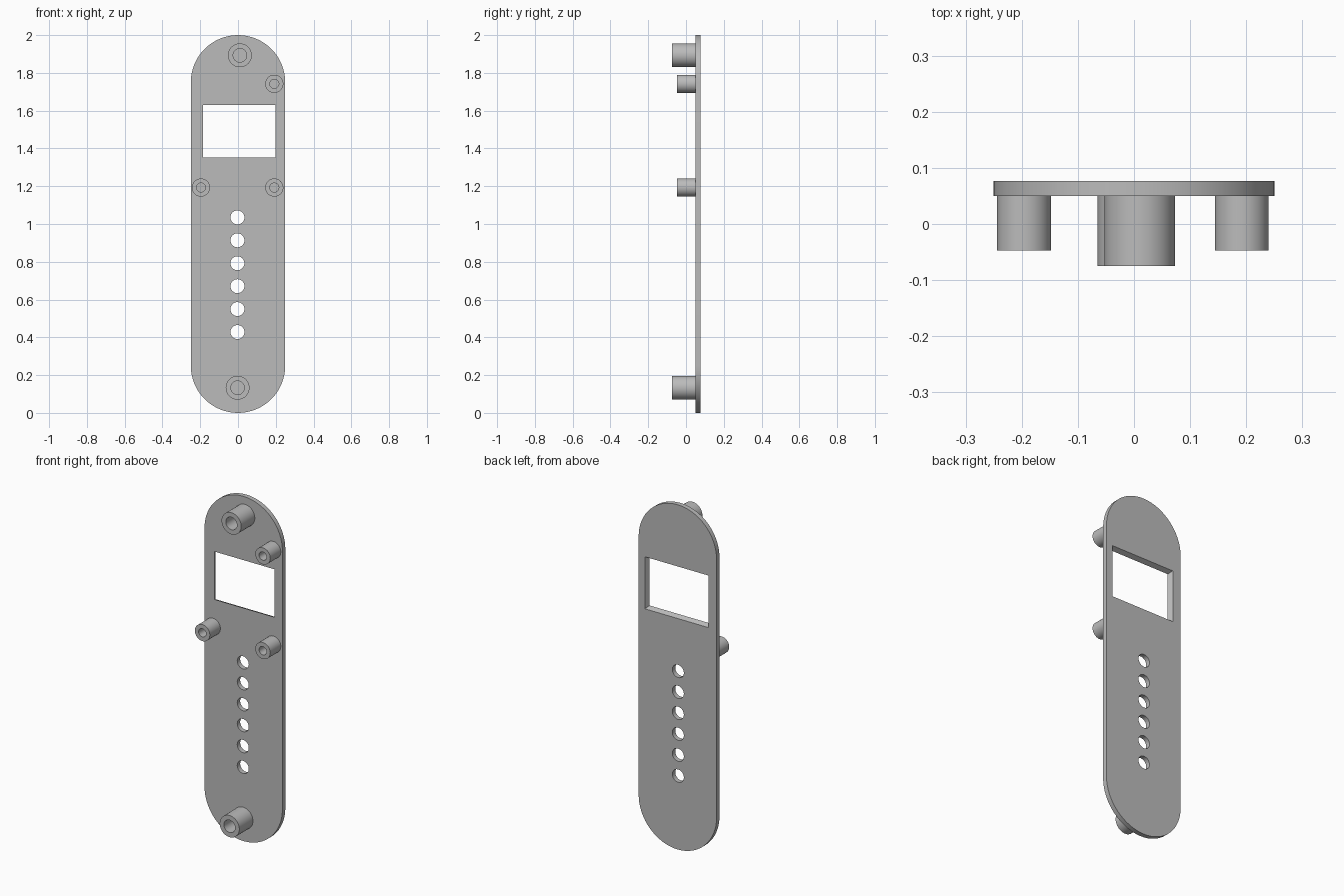
import bpy, bmesh
from math import sin, cos, pi
from mathutils import Vector

cube = bpy.data.objects.get("Cube")
if cube:
    bpy.data.objects.remove(cube, do_unlink=True)

grey = bpy.data.materials.new("plain grey")
grey.use_nodes = True
COLOUR = (0.5, 0.5, 0.5, 1)
grey.diffuse_color = COLOUR
grey.node_tree.nodes["Principled BSDF"].inputs["Base Color"].default_value = COLOUR

FRONT, BACK = 0.05, 0.077   # plate faces along y


def arc(x, z, r, start=0, sweep=2 * pi, n=48, closed=True):
    steps = n if closed else n + 1
    return [(x + r * cos(start + sweep * i / n), z + r * sin(start + sweep * i / n))
            for i in range(steps)]


def rect(x0, x1, z0, z1):
    return [(x0, z0), (x1, z0), (x1, z1), (x0, z1)]


def loft(bm, sections, cap=True):
    """Bridge (outline, y) sections in order, optionally closing the ends."""
    rings = [[bm.verts.new((x, y, z)) for x, z in pts] for pts, y in sections]
    n = len(rings[0])
    for a, b in zip(rings, rings[1:]):
        for i in range(n):
            j = (i + 1) % n
            bm.faces.new((a[i], a[j], b[j], b[i]))
    if cap:
        bm.faces.new(rings[0])
        bm.faces.new(rings[-1])


def make(name, bm):
    bmesh.ops.recalc_face_normals(bm, faces=bm.faces)
    mesh = bpy.data.meshes.new(name)
    bm.to_mesh(mesh)
    bm.free()
    mesh.materials.append(grey)
    obj = bpy.data.objects.new(name, mesh)
    bpy.context.collection.objects.link(obj)
    return obj


def smooth(obj):
    bpy.ops.object.select_all(action="DESELECT")
    obj.select_set(True)
    bpy.context.view_layer.objects.active = obj
    bpy.ops.object.shade_smooth_by_angle(angle=0.6)


# Face plate with rounded ends
bm = bmesh.new()
outline = (arc(0, 1.75, 0.25, 0, pi, 32, False)
           + arc(0, 0.25, 0.25, pi, pi, 32, False))
loft(bm, [(outline, FRONT), (outline, BACK)])
plate = make("face_plate", bm)

# Cutter: window that widens towards the back, and a row of button holes
bm = bmesh.new()
flare, over = 0.012, 0.02
slope = flare / (BACK - FRONT)


def window(grow):
    return rect(-0.185 - grow, 0.198 + grow, 1.352 - grow, 1.63 + grow)


loft(bm, [(window(-slope * over), FRONT - over),
          (window(flare + slope * over), BACK + over)])
for i in range(6):
    hole = arc(-0.003, 0.428 + 0.1214 * i, 0.037, n=32)
    loft(bm, [(hole, FRONT - over), (hole, BACK + over)])
cutter = make("opening_cutter", bm)
cutter.hide_render = True

# Apply the cut
mod = plate.modifiers.new("openings", "BOOLEAN")
mod.operation = "DIFFERENCE"
mod.solver = "EXACT"
mod.object = cutter
bpy.context.view_layer.objects.active = plate
plate.select_set(True)
bpy.ops.object.modifier_apply(modifier=mod.name)
bpy.data.objects.remove(cutter, do_unlink=True)
smooth(plate)

# Hollow screw posts: x, z, outer radius, bore radius, front end
LARGE = (0.063, 0.036, -0.075)
SMALL = (0.048, 0.024, -0.047)
posts = {
    "top_post": (0.01, 1.893, LARGE),
    "bottom_post": (-0.002, 0.133, LARGE),
    "upper_left_post": (0.192, 1.742, SMALL),
    "lower_left_post": (0.192, 1.193, SMALL),
    "lower_right_post": (-0.196, 1.193, SMALL),
}
for name, (x, z, (r, bore, tip)) in posts.items():
    bm = bmesh.new()
    outer, inner = arc(x, z, r), arc(x, z, bore)
    loft(bm, [(outer, FRONT), (outer, tip), (inner, tip), (inner, FRONT)], cap=False)
    smooth(make(name, bm))
